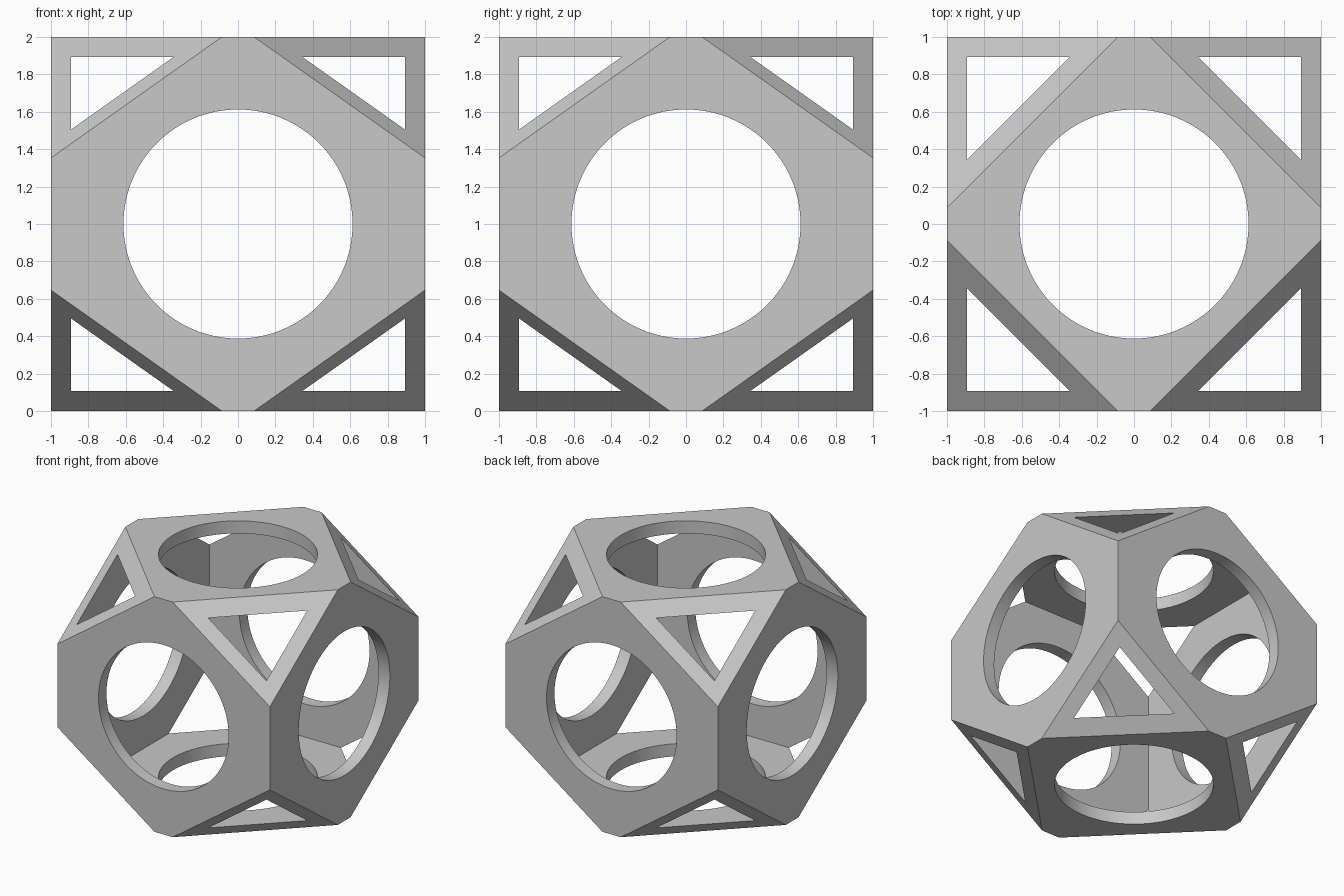
import bpy, bmesh, math
from mathutils import Vector, Matrix

if "Cube" in bpy.data.objects:
    bpy.data.objects.remove(bpy.data.objects["Cube"])

CENTRE = Vector((0, 0, 1))
HALF = 1.0        # outer half size
CAVITY = 0.893    # inner half size
CORNER = 1.25     # distance of corner cuts from the centre
HOLE_R = 0.6125   # round window radius

grey = bpy.data.materials.new("light grey")
grey.diffuse_color = (0.58, 0.58, 0.58, 1)
grey.use_nodes = True
grey.node_tree.nodes["Principled BSDF"].inputs["Base Color"].default_value = grey.diffuse_color


def make_object(name, bm):
    bmesh.ops.recalc_face_normals(bm, faces=bm.faces[:])
    mesh = bpy.data.meshes.new(name)
    bm.to_mesh(mesh)
    bm.free()
    mesh.materials.append(grey)
    ob = bpy.data.objects.new(name, mesh)
    ob.location = CENTRE
    bpy.context.collection.objects.link(ob)
    return ob


# Outer body: cube with its eight corners sliced off
bm = bmesh.new()
bmesh.ops.create_cube(bm, size=2 * HALF)
for sx in (-1, 1):
    for sy in (-1, 1):
        for sz in (-1, 1):
            n = Vector((sx * 0.5, sy * 0.5, sz * math.sqrt(0.5)))
            cut = bmesh.ops.bisect_plane(
                bm, geom=bm.verts[:] + bm.edges[:] + bm.faces[:],
                plane_co=n * CORNER, plane_no=n, clear_outer=True)
            edges = [e for e in cut["geom_cut"] if isinstance(e, bmesh.types.BMEdge)]
            bmesh.ops.contextual_create(bm, geom=edges)
frame = make_object("cut_corner_frame", bm)

# Cavity: its corners break out as the triangular windows
bm = bmesh.new()
bmesh.ops.create_cube(bm, size=2 * CAVITY)
cutters = [make_object("cavity_cutter", bm)]

# Round windows through all three axes
for axis, rot in (("z", Matrix()),
                  ("x", Matrix.Rotation(math.pi / 2, 4, "Y")),
                  ("y", Matrix.Rotation(math.pi / 2, 4, "X"))):
    bm = bmesh.new()
    bmesh.ops.create_cone(bm, cap_ends=True, segments=96, radius1=HOLE_R,
                          radius2=HOLE_R, depth=3, matrix=rot)
    cutters.append(make_object("round_cutter_" + axis, bm))

bpy.context.view_layer.objects.active = frame
frame.select_set(True)
for c in cutters:
    mod = frame.modifiers.new(c.name, "BOOLEAN")
    mod.operation = "DIFFERENCE"
    mod.solver = "EXACT"
    mod.object = c
    bpy.ops.object.modifier_apply(modifier=mod.name)
for c in cutters:
    bpy.data.objects.remove(c)

# Smooth window rims, crisp edges elsewhere
bpy.ops.object.shade_smooth_by_angle(angle=math.radians(30))
